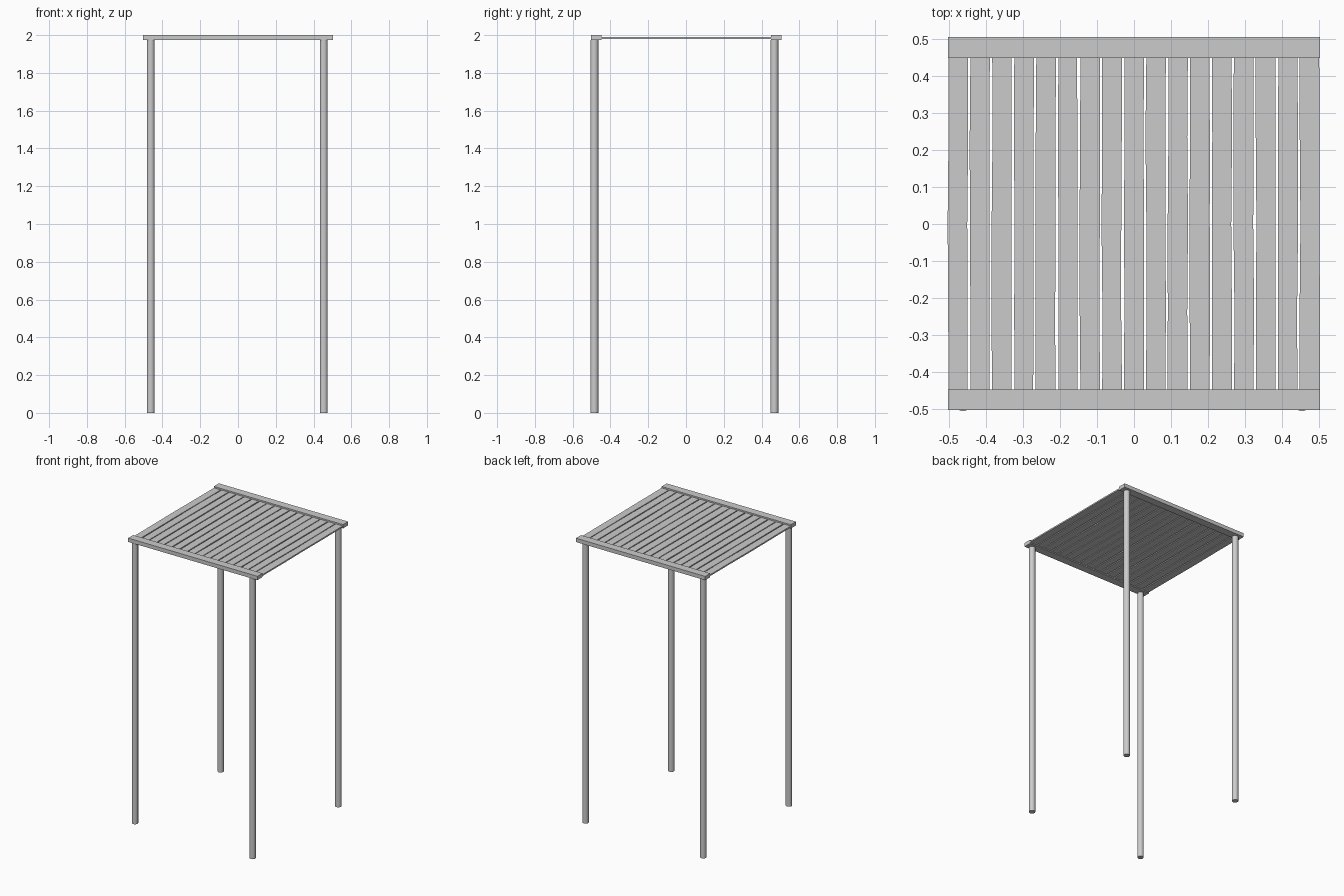
import bpy
import bmesh
import random
from mathutils import Matrix, Vector

random.seed(4)
cube = bpy.data.objects.get("Cube")
if cube:
    bpy.data.objects.remove(cube, do_unlink=True)

# One plain grey for all the wood
grey = bpy.data.materials.new("weathered grey")
grey.use_nodes = True
colour = (0.6, 0.6, 0.6, 1)
grey.diffuse_color = colour
grey.node_tree.nodes["Principled BSDF"].inputs["Base Color"].default_value = colour


def finish(name, bm):
    mesh = bpy.data.meshes.new(name)
    bm.to_mesh(mesh)
    bm.free()
    mesh.materials.append(grey)
    obj = bpy.data.objects.new(name, mesh)
    bpy.context.collection.objects.link(obj)
    return obj


def board(name, low, high, wobble=0.0, cuts=0):
    """Box between two corners, with its long edges slightly uneven in x."""
    low, high = Vector(low), Vector(high)
    bm = bmesh.new()
    bmesh.ops.create_cube(bm, size=1)
    if cuts:
        along = [e for e in bm.edges
                 if abs(e.verts[0].co.y - e.verts[1].co.y) > 0.5]
        bmesh.ops.subdivide_edges(bm, edges=along, cuts=cuts)
    size = high - low
    bmesh.ops.transform(bm, verts=bm.verts, matrix=Matrix.Translation((low + high) / 2)
                        @ Matrix.Diagonal((*size, 1)))
    shifts = {}
    for v in bm.verts:
        key = (round(v.co.x, 3), round(v.co.y, 3))
        v.co.x += shifts.setdefault(key, random.uniform(-wobble, wobble))
    return finish(name, bm)


# Round legs, a little off square with the top
for side, x in (("right", -0.462), ("left", 0.454)):
    for end, y in (("front", -0.485), ("back", 0.468)):
        bm = bmesh.new()
        bmesh.ops.create_cone(bm, cap_ends=True, segments=16, radius1=0.021,
                              radius2=0.021, depth=1.975,
                              matrix=Matrix.Translation((x, y, 1.975 / 2)))
        for f in bm.faces:
            f.smooth = len(f.verts) == 4
        for e in bm.edges:
            e.smooth = all(len(f.verts) == 4 for f in e.link_faces)
        finish(f"{end}_{side}_leg", bm)

# Cross rails that carry the slats
board("front_rail", (-0.503, -0.503, 1.973), (0.503, -0.447, 2.0))
board("back_rail", (-0.503, 0.449, 1.973), (0.503, 0.505, 2.0))

# Roof slats with narrow, uneven gaps
count = 17
first, last = -0.476, 0.475
for i in range(count):
    x = first + (last - first) * i / (count - 1)
    board(f"roof_slat_{i + 1}", (x - 0.0265, -0.47, 1.98), (x + 0.0265, 0.47, 1.99),
          wobble=0.0015, cuts=3)
